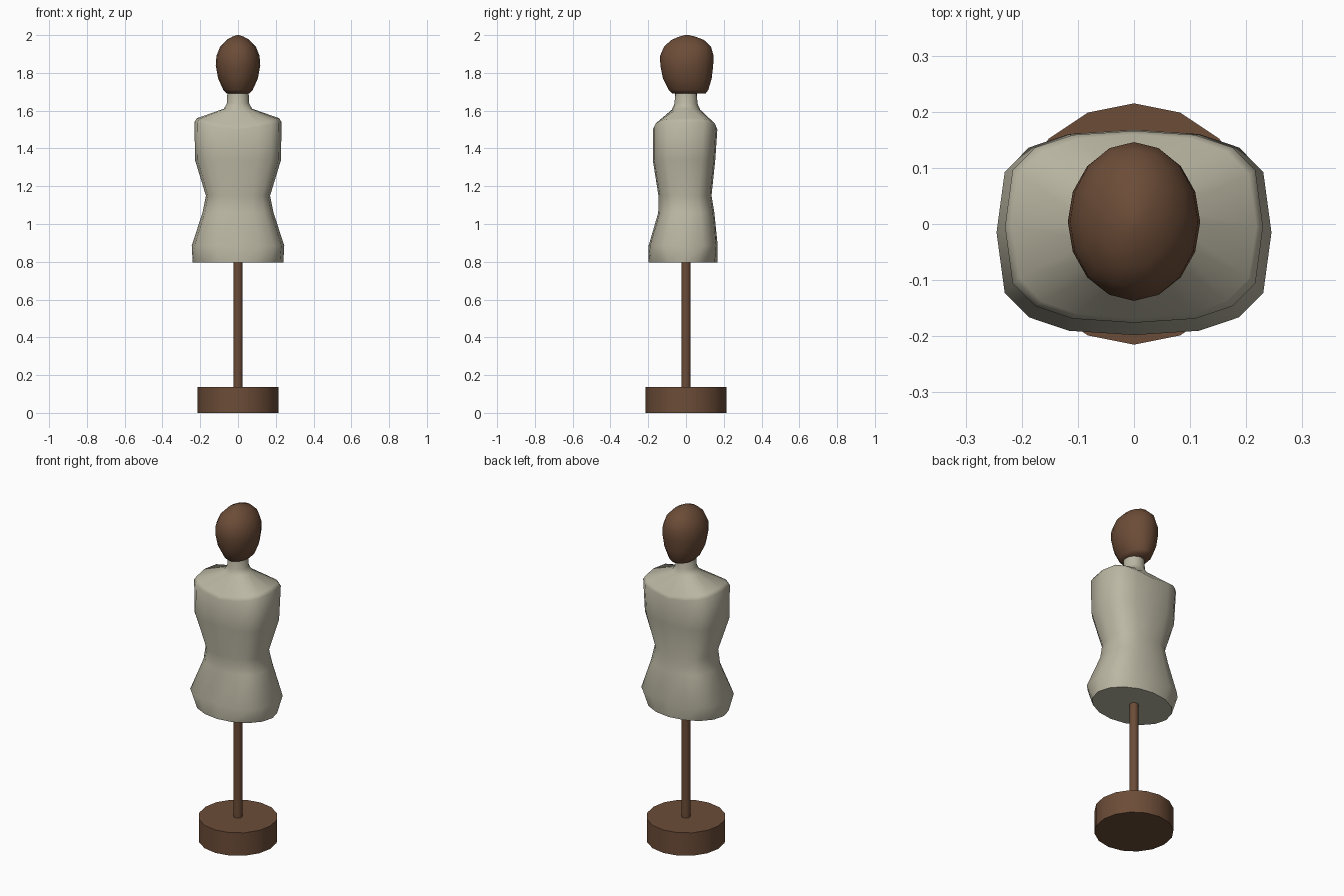
import bpy, bmesh
from math import sin, cos, pi, radians, copysign

cube = bpy.data.objects.get("Cube")
if cube:
    bpy.data.objects.remove(cube)

SIDES = 16


def material(name, rgb):
    m = bpy.data.materials.new(name)
    m.use_nodes = True
    m.diffuse_color = (*rgb, 1)
    m.node_tree.nodes["Principled BSDF"].inputs["Base Color"].default_value = (*rgb, 1)
    return m


wood = material("brown wood", (0.15, 0.073, 0.039))
linen = material("grey linen", (0.50, 0.475, 0.37))


def ring(z, half_x, front, back, boxy=1.0, lift=0.0):
    """One oval section; boxy below 1 squares the corners, lift raises its sides."""
    mid, half_y = (front + back) / 2, (back - front) / 2
    points = []
    for i in range(SIDES):
        c, s = cos(2 * pi * i / SIDES), sin(2 * pi * i / SIDES)
        points.append((half_x * copysign(abs(c) ** (0.5 + boxy / 2), c),
                       mid + half_y * copysign(abs(s) ** boxy, s),
                       z + lift * abs(c)))
    return points


def loft(name, sections, mat, angle):
    """Skin a stack of sections and close both ends."""
    bm = bmesh.new()
    loops = [[bm.verts.new(p) for p in ring(*s)] for s in sections]
    for low, high in zip(loops, loops[1:]):
        for i in range(SIDES):
            j = (i + 1) % SIDES
            bm.faces.new((low[i], low[j], high[j], high[i]))
    bm.faces.new(loops[0][::-1])
    bm.faces.new(loops[-1])
    mesh = bpy.data.meshes.new(name)
    bm.to_mesh(mesh)
    bm.free()
    mesh.materials.append(mat)
    obj = bpy.data.objects.new(name, mesh)
    bpy.context.collection.objects.link(obj)
    bpy.ops.object.select_all(action='DESELECT')
    obj.select_set(True)
    bpy.context.view_layer.objects.active = obj
    bpy.ops.object.shade_smooth_by_angle(angle=radians(angle))
    return obj


# Round stand
loft("stand_base", [(0, .215, -.215, .215), (.137, .215, -.215, .215)], wood, 35)
loft("stand_pole", [(.13, .024, -.024, .024), (.82, .024, -.024, .024)], wood, 35)

# Torso from hem to neck
loft("torso", [
    (.795, .24, -.198, .166),
    (.885, .245, -.198, .168, .55),
    (1.06, .188, -.147, .150, .7),
    (1.15, .17, -.146, .135, .7),
    (1.34, .228, -.176, .155, .6),
    (1.50, .230, -.176, .166, .55, .04),
    (1.515, .218, -.168, .160, .6, .045),
    (1.605, .075, -.075, .075, 1, .005),
    (1.64, .058, -.06, .06),
    (1.72, .056, -.058, .058),
], linen, 65)

# Head, tapering to the chin
loft("head", [
    (1.692, .062, -.075, .105),
    (1.71, .078, -.092, .118),
    (1.77, .105, -.122, .136),
    (1.84, .118, -.136, .144),
    (1.89, .114, -.137, .146),
    (1.94, .094, -.116, .132),
    (1.975, .060, -.076, .094),
    (1.993, .028, -.034, .046),
    (2.0, .006, -.005, .015),
], wood, 60)
